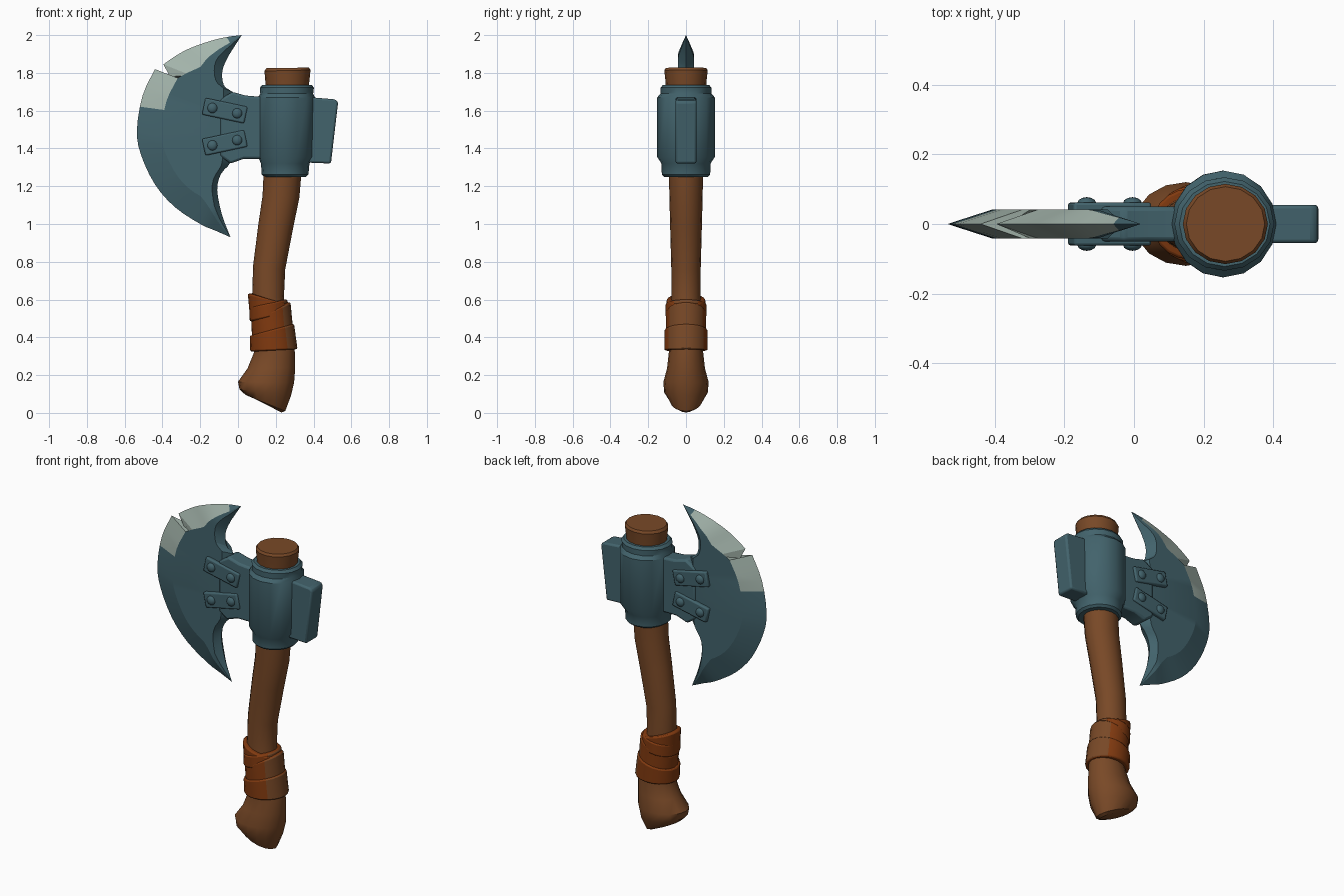
import bpy, bmesh, math
from mathutils import Vector

if "Cube" in bpy.data.objects:
    bpy.data.objects.remove(bpy.data.objects["Cube"])

def mat(name, r, g, b):
    m = bpy.data.materials.new(name)
    m.diffuse_color = (r, g, b, 1)
    m.use_nodes = True
    m.node_tree.nodes["Principled BSDF"].inputs["Base Color"].default_value = m.diffuse_color
    return m

METAL = mat("blue_steel", 0.055, 0.125, 0.15)
SILVER = mat("bare_edge", 0.37, 0.46, 0.41)
WOOD = mat("wood", 0.19, 0.066, 0.02)
LEATHER = mat("leather", 0.22, 0.042, 0.005)

def finish(name, bm, mats, bevel=0, angle=35):
    bmesh.ops.recalc_face_normals(bm, faces=bm.faces)
    me = bpy.data.meshes.new(name)
    bm.to_mesh(me)
    bm.free()
    ob = bpy.data.objects.new(name, me)
    bpy.context.collection.objects.link(ob)
    for m in mats:
        me.materials.append(m)
    bpy.ops.object.select_all(action='DESELECT')
    ob.select_set(True)
    bpy.context.view_layer.objects.active = ob
    bpy.ops.object.shade_smooth_by_angle(angle=math.radians(angle))
    if bevel:
        b = ob.modifiers.new("bevel", 'BEVEL')
        b.width, b.segments = bevel, 2
        b.limit_method, b.angle_limit = 'ANGLE', math.radians(35)
    return ob

def loft(name, rings, mats, n=16, bevel=0, rule=None):
    """Skin oval rings, each given as left x, left z, right x, right z, y radius."""
    bm = bmesh.new()
    loops = []
    for lx, lz, rx, rz, ry in rings:
        mid = Vector(((lx + rx) / 2, 0, (lz + rz) / 2))
        half = Vector(((rx - lx) / 2, 0, (rz - lz) / 2))
        loops.append([bm.verts.new(mid + half * math.cos(a) + Vector((0, ry * math.sin(a), 0)))
                      for a in (2 * math.pi * k / n for k in range(n))])
    for a, b in zip(loops, loops[1:]):
        for k in range(n):
            bm.faces.new((a[k], a[(k + 1) % n], b[(k + 1) % n], b[k]))
    bm.faces.new(loops[0])
    bm.faces.new(loops[-1])
    if rule:
        bmesh.ops.recalc_face_normals(bm, faces=bm.faces)
        for f in bm.faces:
            f.material_index = int(rule(f))
    return finish(name, bm, mats, bevel)

def prism(name, outline, half_depth, bevel):
    """Extrude an x-z outline evenly to both sides of y = 0."""
    bm = bmesh.new()
    a, b = [[bm.verts.new((x, y, z)) for x, z in outline] for y in (-half_depth, half_depth)]
    bm.faces.new(a)
    bm.faces.new(b)
    n = len(outline)
    for k in range(n):
        bm.faces.new((a[k], a[(k + 1) % n], b[(k + 1) % n], b[k]))
    return finish(name, bm, [METAL], bevel)

def smooth(pts, steps=3):
    """Catmull-Rom curve through the points."""
    p = [Vector(q) for q in pts]
    p = [2 * p[0] - p[1]] + p + [2 * p[-1] - p[-2]]
    out = []
    for a, b, c, d in zip(p, p[1:], p[2:], p[3:]):
        for s in range(steps):
            t = s / steps
            out.append(0.5 * (2 * b + (c - a) * t + (2 * a - 5 * b + 4 * c - d) * t * t
                              + (3 * b - a - 3 * c + d) * t ** 3))
    return out + [p[-2]]

# Handle with a slanted, swollen foot
loft("handle", [
    (0.08, 0.08, 0.23, 0.002, 0.05), (0.04, 0.095, 0.25, 0.01, 0.08),
    (0.008, 0.125, 0.28, 0.09, 0.115), (0.0, 0.165, 0.297, 0.16, 0.12),
    (0.05, 0.235, 0.303, 0.24, 0.10), (0.085, 0.32, 0.30, 0.34, 0.09),
    (0.085, 0.45, 0.27, 0.47, 0.085), (0.075, 0.62, 0.243, 0.61, 0.078),
    (0.08, 0.78, 0.25, 0.76, 0.078), (0.108, 1.0, 0.292, 0.98, 0.084),
    (0.13, 1.15, 0.325, 1.14, 0.088), (0.135, 1.26, 0.335, 1.26, 0.09),
    (0.15, 1.70, 0.37, 1.70, 0.105), (0.145, 1.75, 0.377, 1.75, 0.108),
    (0.14, 1.81, 0.384, 1.815, 0.115), (0.15, 1.825, 0.375, 1.828, 0.107)], [WOOD])

# Leather wrap: tilted bands, worn to wood colour on the back of the grip
def band(name, bottom, top, ry, worn):
    def inner(r):
        return (r[0] + 0.03, r[1], r[2] - 0.03, r[3], ry - 0.03)
    loft(name, [inner(bottom), bottom + (ry,), top + (ry,), inner(top)], [LEATHER, WOOD],
         20, 0.008, lambda f: f.normal.x > worn)

band("wrap_low", (0.065, 0.325, 0.315, 0.337), (0.062, 0.41, 0.297, 0.47), 0.115, 0.45)
band("wrap_middle", (0.075, 0.39, 0.29, 0.46), (0.07, 0.485, 0.278, 0.585), 0.107, 0.6)
band("wrap_cross", (0.06, 0.54, 0.285, 0.46), (0.052, 0.632, 0.272, 0.575), 0.102, 0.75)
band("wrap_top", (0.062, 0.485, 0.27, 0.53), (0.06, 0.56, 0.262, 0.60), 0.108, 0.75)

# Socket around the handle
loft("socket", [
    (0.14, 1.25, 0.36, 1.25, 0.115), (0.125, 1.262, 0.373, 1.262, 0.128),
    (0.122, 1.32, 0.378, 1.32, 0.13), (0.106, 1.355, 0.402, 1.355, 0.153),
    (0.106, 1.67, 0.408, 1.67, 0.153), (0.118, 1.69, 0.398, 1.69, 0.134),
    (0.116, 1.722, 0.402, 1.722, 0.134), (0.13, 1.737, 0.39, 1.737, 0.122)], [METAL], 16)

# Poll behind the socket
prism("poll", [(0.37, 1.325), (0.492, 1.32), (0.53, 1.645), (0.515, 1.66), (0.37, 1.672)],
      0.055, 0.018)

# Neck joining blade and socket
prism("neck", [(0.16, 1.345), (0.16, 1.67), (0.04, 1.68), (-0.03, 1.70), (-0.095, 1.66),
               (-0.095, 1.36), (-0.04, 1.32), (0.03, 1.345)], 0.05, 0.012)

# Blade stations from top tip to bottom tip: outer x, z and inner x, z
upper = smooth([(0.02, 2.0, 0.02, 2.0), (-0.06, 1.99, -0.025, 1.93), (-0.15, 1.968, -0.055, 1.88),
                (-0.256, 1.93, -0.083, 1.81), (-0.33, 1.89, -0.075, 1.735),
                (-0.395, 1.845, -0.03, 1.70)])
lower = smooth([(-0.44, 1.82, -0.03, 1.66), (-0.505, 1.68, -0.03, 1.58), (-0.535, 1.5, -0.03, 1.5),
                (-0.515, 1.37, -0.03, 1.40), (-0.44, 1.21, -0.04, 1.325),
                (-0.335, 1.09, -0.09, 1.265), (-0.2, 1.0, -0.11, 1.18),
                (-0.12, 0.965, -0.085, 1.05), (-0.04, 0.93, -0.04, 0.93)])
notch = Vector((-0.36, 1.78, -0.03, 1.68))
sections = []
for s in upper + [notch] + lower:
    o, i = Vector((s[0], 0, s[1])), Vector((s[2], 0, s[3]))
    length = max((i - o).length, 1e-6)
    d = (i - o) / length
    h = 0.042 * min(1, length / 0.16)
    sections.append([o, o + d * min(0.13, 0.5 * length), i - d * min(0.05, 0.3 * length), i, h])
k = len(upper)
for j in (1, 2):
    sections[k][j] = (sections[k - 1][j] + sections[k + 1][j]) / 2

bm = bmesh.new()
rows = []
for o, b, c, i, h in sections:
    up = Vector((0, h, 0))
    rows.append([bm.verts.new(p) for p in (o, b - up, c - up, i, c + up, b + up)])
for p, q in zip(rows, rows[1:]):
    for j in range(6):
        f = bm.faces.new((p[j], p[(j + 1) % 6], q[(j + 1) % 6], q[j]))
        m = f.calc_center_median()
        # Bare metal on the upper part of the cutting bevel
        f.material_index = int(j in (0, 5) and m.z > 1.61 and m.x < -0.045)
bmesh.ops.remove_doubles(bm, verts=bm.verts, dist=0.0005)
finish("blade", bm, [METAL, SILVER], 0, 18)

# Riveted straps on both sides of the blade
for label, cz, slope in (("upper", 1.60, -12), ("lower", 1.43, 12)):
    ca, sa = math.cos(math.radians(slope)), math.sin(math.radians(slope))
    at = lambda u, v: (-0.07 + u * ca - v * sa, cz + u * sa + v * ca)
    prism(label + "_strap", [at(u, v) for u, v in ((-0.114, -0.045), (0.114, -0.045),
                                                   (0.114, 0.045), (-0.114, 0.045))], 0.062, 0.008)
    for u in (-0.067, 0.067):
        for side in (-1, 1):
            x, z = at(u, 0)
            bm = bmesh.new()
            bmesh.ops.create_uvsphere(bm, u_segments=12, v_segments=8, radius=1)
            for v in bm.verts:
                v.co = Vector((x + v.co.x * 0.027, side * 0.06 + v.co.y * 0.017, z + v.co.z * 0.027))
            finish(label + "_rivet", bm, [METAL], 0, 60)
